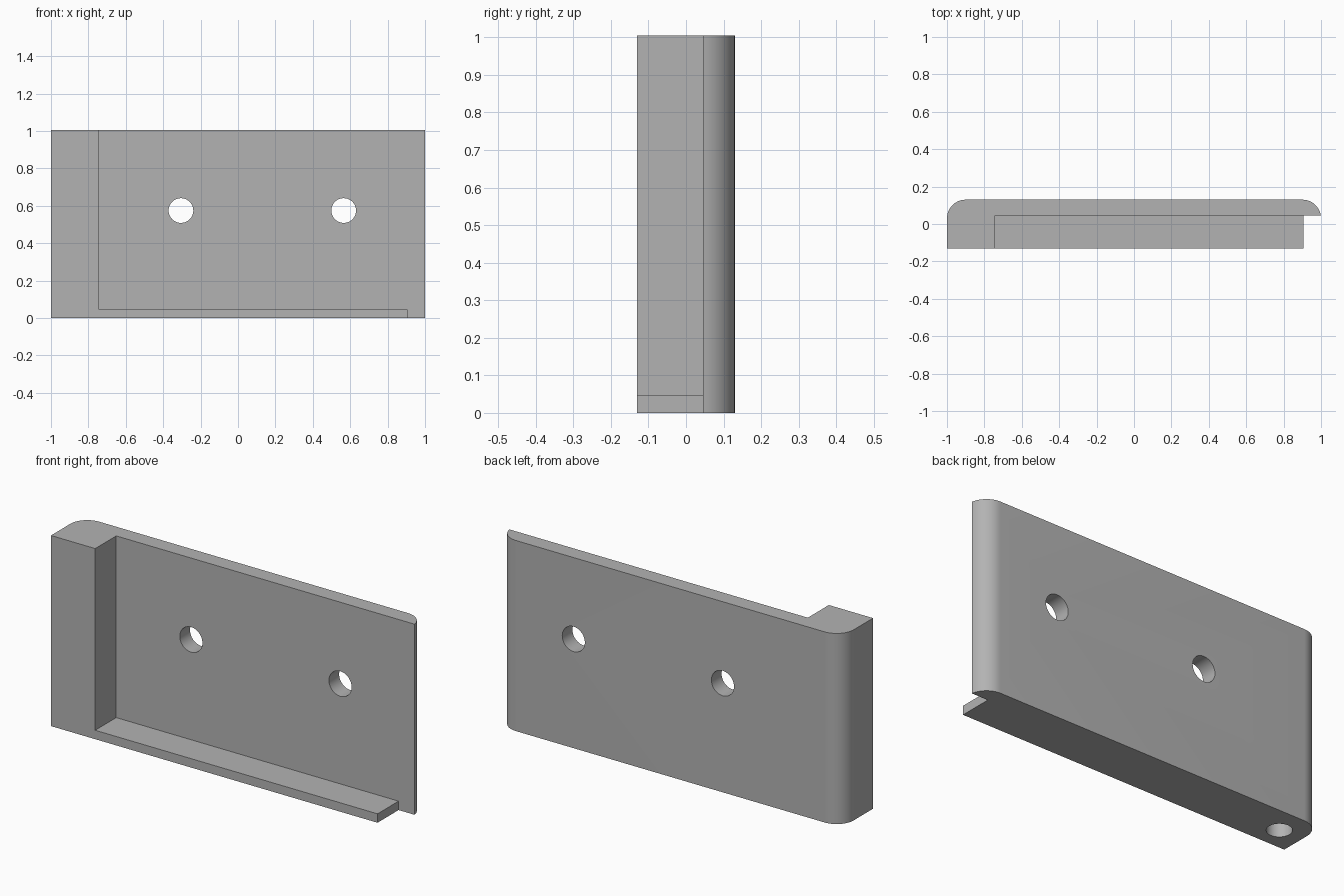
import bpy, bmesh, math

if "Cube" in bpy.data.objects:
    bpy.data.objects.remove(bpy.data.objects["Cube"])

HEIGHT = 1.005
FRONT, PLATE_FRONT, BACK = -0.13, 0.045, 0.13
POST_X, SHELF_X, SHELF_Z = -0.742, 0.905, 0.047
R = 0.1  # rounded back corners

grey = bpy.data.materials.new("light grey")
grey.diffuse_color = (0.45, 0.45, 0.45, 1)
grey.use_nodes = True
grey.node_tree.nodes["Principled BSDF"].inputs["Base Color"].default_value = grey.diffuse_color


def prism(name, outline, height):
    """Extrude an xy outline upward from the ground."""
    bm = bmesh.new()
    base = bm.faces.new([bm.verts.new((x, y, 0)) for x, y in outline])
    top = bmesh.ops.extrude_face_region(bm, geom=[base])["geom"]
    bmesh.ops.translate(bm, vec=(0, 0, height),
                        verts=[v for v in top if isinstance(v, bmesh.types.BMVert)])
    bmesh.ops.recalc_face_normals(bm, faces=bm.faces)
    mesh = bpy.data.meshes.new(name)
    bm.to_mesh(mesh)
    bm.free()
    mesh.materials.append(grey)
    obj = bpy.data.objects.new(name, mesh)
    bpy.context.collection.objects.link(obj)
    return obj


def arc(cx, cy, a0, a1, n=14):
    angles = [math.radians(a0 + (a1 - a0) * i / n) for i in range(n + 1)]
    return [(cx + R * math.cos(a), cy + R * math.sin(a)) for a in angles]


def cut(target, name, loc, radius, depth, rot=(0, 0, 0)):
    bpy.ops.mesh.primitive_cylinder_add(vertices=48, radius=radius, depth=depth,
                                        location=loc, rotation=rot)
    cutter = bpy.context.object
    cutter.name = name
    cutter.data.materials.append(grey)
    boolean(target, cutter, 'DIFFERENCE')


def boolean(target, other, operation):
    mod = target.modifiers.new(other.name, 'BOOLEAN')
    mod.object, mod.operation, mod.solver = other, operation, 'EXACT'
    bpy.context.view_layer.objects.active = target
    bpy.ops.object.modifier_apply(modifier=mod.name)
    bpy.data.objects.remove(other)


# Back plate and side post in one L-shaped section with rounded back corners
start = math.degrees(math.asin((PLATE_FRONT - (BACK - R)) / R))
outline = [(-1, FRONT), (POST_X, FRONT), (POST_X, PLATE_FRONT)]
outline += arc(1 - R, BACK - R, start, 90)
outline += arc(-1 + R, BACK - R, 90, 180)
bracket = prism("bracket", outline, HEIGHT)

# Thin shelf along the bottom front, overlapping into post and plate
shelf = prism("shelf", [(POST_X - 0.05, FRONT), (SHELF_X, FRONT),
                        (SHELF_X, PLATE_FRONT + 0.02),
                        (POST_X - 0.05, PLATE_FRONT + 0.02)], SHELF_Z)
boolean(bracket, shelf, 'UNION')

# Two screw holes through the plate
for x in (-0.305, 0.565):
    cut(bracket, "screw_hole", (x, 0.09, 0.575), 0.066, 0.3, (math.pi / 2, 0, 0))

# Blind hole in the underside of the post
cut(bracket, "post_hole", (-0.87, -0.01, 0), 0.06, 0.5)

bpy.ops.object.select_all(action='DESELECT')
bracket.select_set(True)
bpy.context.view_layer.objects.active = bracket
bpy.ops.object.shade_smooth_by_angle(angle=math.radians(30))
